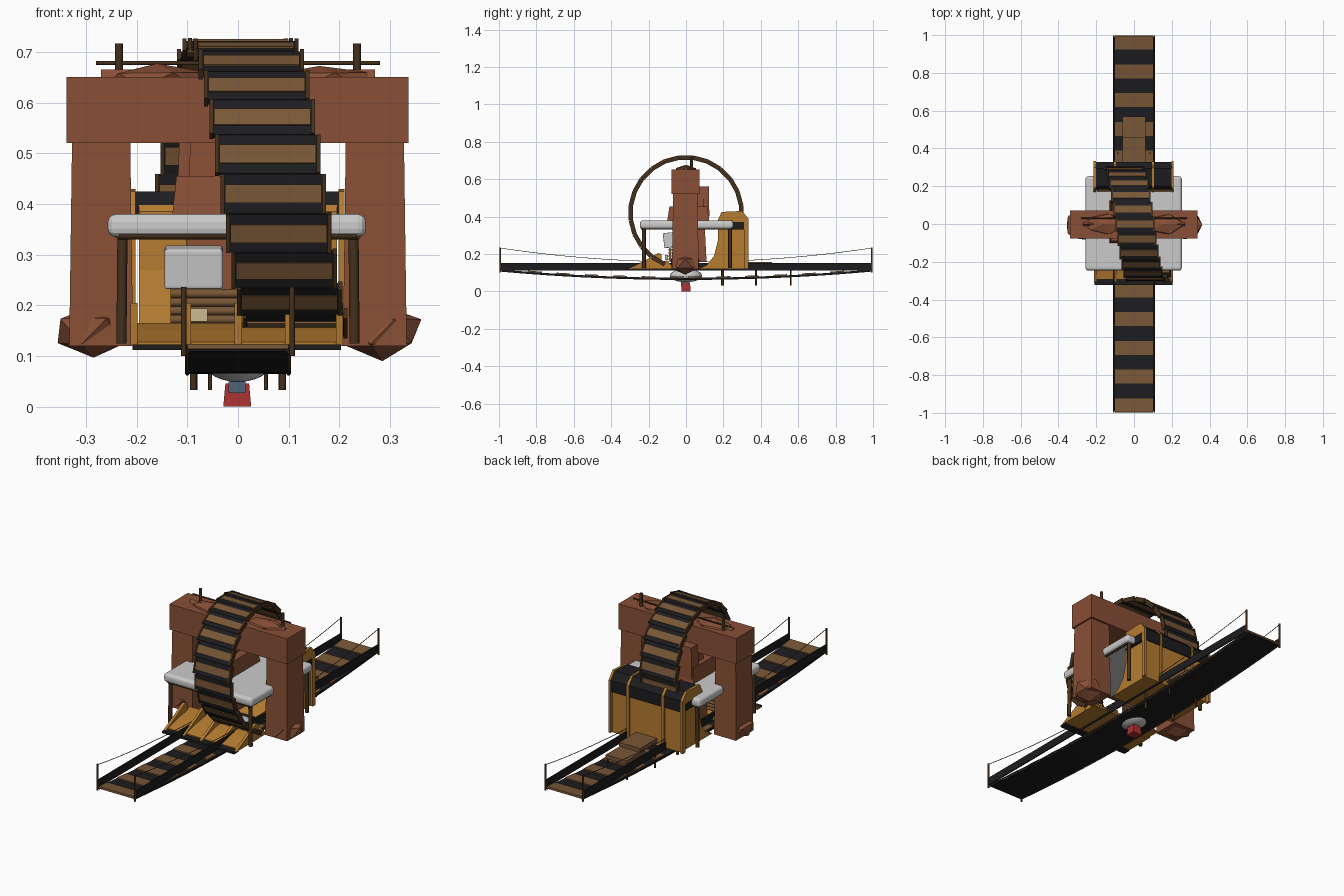
import bpy, bmesh, math, random
from mathutils import Vector, Matrix

if "Cube" in bpy.data.objects:
    bpy.data.objects.remove(bpy.data.objects["Cube"])

random.seed(4)


def mat(name, c):
    m = bpy.data.materials.new(name)
    m.diffuse_color = (*c, 1)
    m.use_nodes = True
    m.node_tree.nodes["Principled BSDF"].inputs["Base Color"].default_value = m.diffuse_color
    return m


RUST = mat("rust_stone", (0.25, 0.08, 0.037))
ORANGE = mat("orange_board", (0.46, 0.2, 0.03))
BROWN = mat("plank_wood", (0.19, 0.095, 0.037))
WOOD = mat("dark_wood", (0.06, 0.03, 0.012))
DARK = mat("black_base", (0.012, 0.012, 0.014))
WHITE = mat("pale_grey", (0.55, 0.55, 0.55))
RED = mat("red_paint", (0.4, 0.03, 0.03))
BLUE = mat("window_glass", (0.08, 0.13, 0.18))
CREAM = mat("cream", (0.6, 0.5, 0.28))


def finish(name, bm, m):
    bmesh.ops.recalc_face_normals(bm, faces=bm.faces)
    me = bpy.data.meshes.new(name)
    bm.to_mesh(me)
    bm.free()
    ob = bpy.data.objects.new(name, me)
    bpy.context.collection.objects.link(ob)
    me.materials.append(m)
    return ob


def box(name, x, y, z, m, taper=1.0, rot=None, bevel=0):
    """Box from (min, max) ranges; taper scales the top, rot turns it about its centre."""
    bm = bmesh.new()
    bmesh.ops.create_cube(bm, size=1)
    c = Vector([sum(r) / 2 for r in (x, y, z)])
    for v in bm.verts:
        t = taper if v.co.z > 0 else 1
        v.co = Vector((v.co.x * (x[1] - x[0]) * t, v.co.y * (y[1] - y[0]) * t, v.co.z * (z[1] - z[0])))
        if rot:
            v.co = rot @ v.co
        v.co += c
    ob = finish(name, bm, m)
    if bevel:
        b = ob.modifiers.new("bevel", 'BEVEL')
        b.width, b.segments = bevel, 3
    return ob


def tube(name, pts, r, m, res=2):
    cu = bpy.data.curves.new(name, 'CURVE')
    cu.dimensions, cu.bevel_depth, cu.bevel_resolution, cu.use_fill_caps = '3D', r, res, True
    s = cu.splines.new('POLY')
    s.points.add(len(pts) - 1)
    for p, q in zip(s.points, pts):
        p.co = (*q, 1)
    ob = bpy.data.objects.new(name, cu)
    bpy.context.collection.objects.link(ob)
    cu.materials.append(m)
    return ob


def extrude(name, prof, x0, x1, m):
    """Closed (y, z) profile pushed along x."""
    bm = bmesh.new()
    f = bm.faces.new([bm.verts.new((x0, y, z)) for y, z in prof])
    g = bmesh.ops.extrude_face_region(bm, geom=[f])
    bmesh.ops.translate(bm, vec=(x1 - x0, 0, 0), verts=[v for v in g['geom'] if isinstance(v, bmesh.types.BMVert)])
    return finish(name, bm, m)


def ball(name, c, s, m, ico=False, jitter=0):
    bm = bmesh.new()
    if ico:
        bmesh.ops.create_icosphere(bm, subdivisions=1, radius=1)
    else:
        bmesh.ops.create_uvsphere(bm, u_segments=24, v_segments=12, radius=1)
    for v in bm.verts:
        k = 1 + random.uniform(-jitter, jitter)
        v.co = Vector((v.co[i] * s[i] * k + c[i] for i in range(3)))
    return finish(name, bm, m)


# sagging bridge deck with planks, rails, end posts and ropes
def sag(y):
    return 0.065 + 0.045 * y * y


ys = [-0.99 + 1.98 * i / 32 for i in range(33)]
extrude("bridge_deck", [(y, sag(y)) for y in ys] + [(y, sag(y) + 0.008) for y in reversed(ys)], -0.105, 0.105, DARK)
for s in (-1, 1):
    for i in range(7):
        y = s * (0.96 - 0.152 * i)
        box("bridge_plank", (-0.1, 0.1), (y - 0.037, y + 0.037), (sag(y) + 0.004, sag(y) + 0.014), BROWN,
            rot=Matrix.Rotation(0.09 * y, 3, 'X'))
    x = s * 0.107
    box("bridge_rail", (x - 0.003, x + 0.003), (-0.99, 0.99), (0.112, 0.153), DARK)
    for y in (-0.993, 0.993):
        tube("bridge_post", [(x, y, 0.1), (x, y, 0.236)], 0.005, WOOD)
    tube("hand_rope", [(x, y, 0.158 + 0.075 * y * y) for y in ys], 0.0016, WOOD, 1)
    tube("deck_cable", [(s * 0.1, y, sag(y)) for y in ys], 0.004, WOOD, 1)

# step boards and pegs on the rear half of the bridge
box("low_step", (-0.06, 0.06), (0.42, 0.57), (0.115, 0.135), BROWN)
box("high_step", (-0.06, 0.06), (0.32, 0.46), (0.137, 0.157), BROWN)
for y, px, r in ((0.195, 0.088, 0.007), (0.375, 0.085, 0.005), (0.56, 0.055, 0.004)):
    for s in (-1, 1):
        tube("step_peg", [(s * px, y, 0.033), (s * px, y, 0.125)], r, WOOD)

# striped loop, drifting sideways as it turns
R, CZ = 0.295, 0.42
for k in range(19):
    a = math.radians(-30 + 15 * k)
    cx = 0.085 * (a - math.pi / 2) / (math.pi / 2 + 0.5) + 0.005
    c = Vector((cx, R * math.cos(a), CZ + R * math.sin(a)))
    rot = Matrix.Rotation(a - math.pi / 2, 3, 'X')

    def seg(name, lo, hi, h, m, off=(0, 0, 0)):
        p = c + rot @ Vector(off)
        w = (hi - lo) / 2
        mx = p.x + (lo + hi) / 2
        box(name, (mx - w, mx + w), (p.y - h[0], p.y + h[0]), (p.z - h[1], p.z + h[1]), m, rot=rot)

    seg("loop_base", -0.098, 0.098, (0.039, 0.007), DARK)
    seg("loop_plank", -0.095, 0.095, (0.0185, 0.0105), BROWN)
    for s in (-1, 1):
        seg("loop_rail", s * 0.1 - 0.004, s * 0.1 + 0.004, (0.039, 0.012), WOOD)

# stone gateway: pillars, base rocks, lintel and cap slabs
for s in (-1, 1):
    x = s * 0.27
    box("stone_pillar", (x - 0.063, x + 0.063), (-0.075, 0.068), (0.12, 0.53), RUST, taper=0.91)
    ball("base_rock", (s * 0.285, -0.005, 0.148), (0.085, 0.085, 0.054), RUST, True, 0.1)
    extrude("rail_peg_foot", [(-0.02, 0.64), (0.02, 0.64), (0, 0.665)], s * 0.2, s * 0.27, RUST)
    tube("top_post", [(s * 0.235, 0.03, 0.64), (s * 0.235, 0.03, 0.717)], 0.008, WOOD)
    ball("cap_rock", (s * 0.16, 0, 0.645), (0.11, 0.06, 0.03), RUST, True, 0.1)
tube("top_bar", [(-0.28, 0.03, 0.678), (0.28, 0.03, 0.678)], 0.004, WOOD)
box("stone_lintel", (-0.338, 0.336), (-0.078, 0.072), (0.52, 0.651), RUST)
box("inner_stone", (-0.11, 0.0), (-0.02, 0.11), (0.16, 0.53), RUST, taper=0.7)
box("inner_block", (-0.13, 0.04), (-0.1, 0.125), (0.375, 0.455), RUST, taper=0.9)
box("rear_stone", (-0.12, -0.02), (0.06, 0.125), (0.4, 0.56), RUST, taper=0.9)

# cushioned table top with frame and legs
box("table_top", (-0.257, 0.253), (-0.247, 0.253), (0.335, 0.38), WHITE, bevel=0.016)
for s in (-1, 1):
    tube("frame_side", [(s * 0.235, -0.235, 0.338), (s * 0.235, 0.235, 0.338)], 0.008, WOOD)
    tube("frame_end", [(-0.235, s * 0.235, 0.338), (0.235, s * 0.235, 0.338)], 0.008, WOOD)
    for y in (-0.225, 0.235):
        tube("table_leg", [(s * 0.23, y, 0.125), (s * 0.228, y, 0.335)], 0.01, WOOD)

# rear curved ramp with black deck and ribs
extrude("rear_ramp", [(0.06, 0.12), (0.11, 0.14), (0.15, 0.19), (0.17, 0.27), (0.172, 0.385), (0.195, 0.415),
                      (0.295, 0.415), (0.322, 0.385), (0.322, 0.12)], -0.195, 0.195, ORANGE)
extrude("ramp_cap", [(0.18, 0.33), (0.18, 0.395), (0.2, 0.425), (0.295, 0.425), (0.328, 0.39), (0.328, 0.33)],
        -0.21, 0.206, DARK)
for x in (-0.208, -0.1, 0.1, 0.204):
    extrude("ramp_rib", [(0.165, 0.37), (0.19, 0.425), (0.3, 0.43), (0.333, 0.39), (0.333, 0.12), (0.31, 0.12),
                         (0.31, 0.37)], x - 0.006, x + 0.006, ORANGE)

# low front ramp with ribs
extrude("front_ramp", [(-0.29, 0.12), (-0.29, 0.128), (-0.2, 0.15), (-0.1, 0.165), (-0.06, 0.12)], -0.205, 0.205, ORANGE)
box("front_lip", (-0.208, 0.203), (-0.322, -0.285), (0.112, 0.123), DARK)
for x in (-0.205, -0.1, 0.0, 0.1, 0.2):
    extrude("front_rib", [(-0.31, 0.12), (-0.22, 0.165), (-0.15, 0.205), (-0.13, 0.2), (-0.13, 0.12)],
            x - 0.007, x + 0.007, ORANGE)

# log stack, cream block and grey crate under the table
for i in range(4):
    z = 0.172 + 0.017 * i
    for y in (-0.085, -0.066):
        tube("log", [(-0.133, y, z), (0.0, y, z)], 0.009, BROWN)
box("cream_block", (-0.095, -0.06), (-0.112, -0.095), (0.168, 0.194), CREAM)
box("grey_crate", (-0.145, -0.03), (-0.12, -0.05), (0.235, 0.315), WHITE, rot=Matrix.Rotation(0.12, 3, 'X'), bevel=0.006)

# hanging grey float with red cabin and window
o = ball("grey_float", (0, 0, 0.085), (0.065, 0.085, 0.036), WHITE)
o.data.shade_smooth()
box("red_cabin", (-0.029, 0.026), (-0.025, 0.025), (0.0, 0.046), RED, taper=0.85)
box("cabin_window", (-0.019, 0.015), (-0.028, 0.02), (0.027, 0.05), BLUE)
